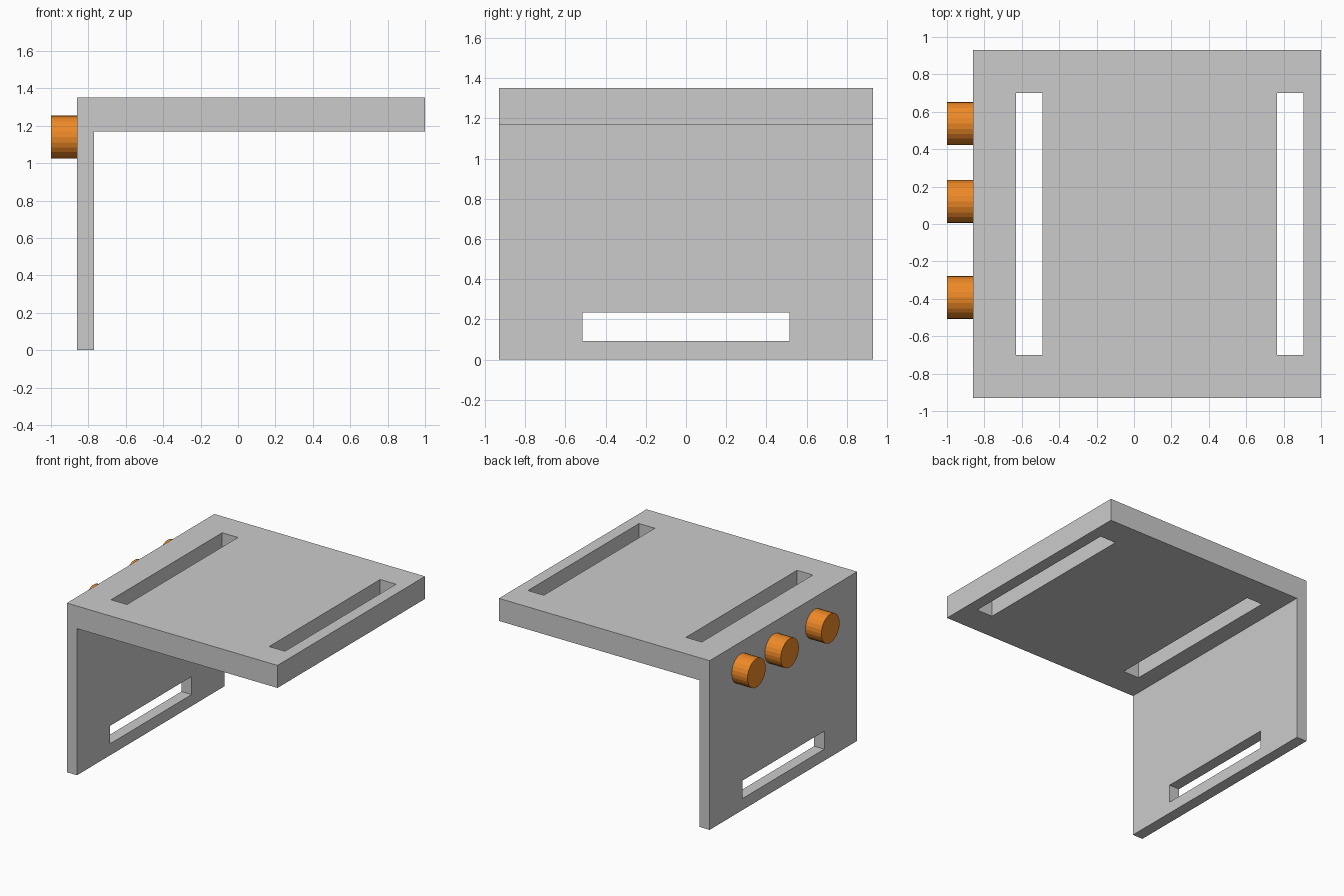
import bpy, bmesh, math
from mathutils import Vector

if "Cube" in bpy.data.objects:
    bpy.data.objects.remove(bpy.data.objects["Cube"])

DEPTH = 0.93          # half width along y
LEFT, RIGHT = -0.86, 1.0


def box(name, lo, hi):
    lo, hi = Vector(lo), Vector(hi)
    bpy.ops.mesh.primitive_cube_add(size=1, location=(lo + hi) / 2)
    ob = bpy.context.object
    ob.name = name
    ob.scale = hi - lo
    bpy.ops.object.transform_apply(location=False, rotation=False, scale=True)
    return ob


# L-shaped bracket: profile in xz, extruded along y
profile = [(LEFT, 0), (-0.77, 0), (-0.77, 1.17), (RIGHT, 1.17), (RIGHT, 1.35), (LEFT, 1.35)]
bm = bmesh.new()
face = bm.faces.new([bm.verts.new((x, -DEPTH, z)) for x, z in profile])
ext = bmesh.ops.extrude_face_region(bm, geom=[face])
verts = [g for g in ext["geom"] if isinstance(g, bmesh.types.BMVert)]
bmesh.ops.translate(bm, verts=verts, vec=(0, 2 * DEPTH, 0))
bmesh.ops.recalc_face_normals(bm, faces=bm.faces)
mesh = bpy.data.meshes.new("bracket")
bm.to_mesh(mesh)
bm.free()
bracket = bpy.data.objects.new("bracket", mesh)
bpy.context.collection.objects.link(bracket)

# Slots: two through the top plate, one through the wall
slots = [
    ((-0.63, -0.70, 1.0), (-0.49, 0.70, 1.5)),
    ((0.765, -0.70, 1.0), (0.905, 0.70, 1.5)),
    ((-0.95, -0.515, 0.092), (-0.65, 0.515, 0.235)),
]
for lo, hi in slots:
    cutter = box("slot_cutter", lo, hi)
    cutter.hide_render = True
    mod = bracket.modifiers.new("slot", "BOOLEAN")
    mod.operation = "DIFFERENCE"
    mod.solver = "EXACT"
    mod.object = cutter
    bpy.context.view_layer.objects.active = bracket
    bpy.ops.object.modifier_apply(modifier=mod.name)
    bpy.data.objects.remove(cutter)

# Orange pegs on the outside of the wall
orange = bpy.data.materials.new("orange")
orange.diffuse_color = (0.85, 0.25, 0.02, 1)
orange.use_nodes = True
orange.node_tree.nodes["Principled BSDF"].inputs["Base Color"].default_value = orange.diffuse_color
for i, y in enumerate((-0.393, 0.12, 0.538)):
    bpy.ops.mesh.primitive_cylinder_add(
        vertices=24, radius=0.115, depth=0.14,
        location=(-0.93, y, 1.14), rotation=(0, math.pi / 2, 0))
    peg = bpy.context.object
    peg.name = f"peg_{i + 1}"
    peg.data.materials.append(orange)
